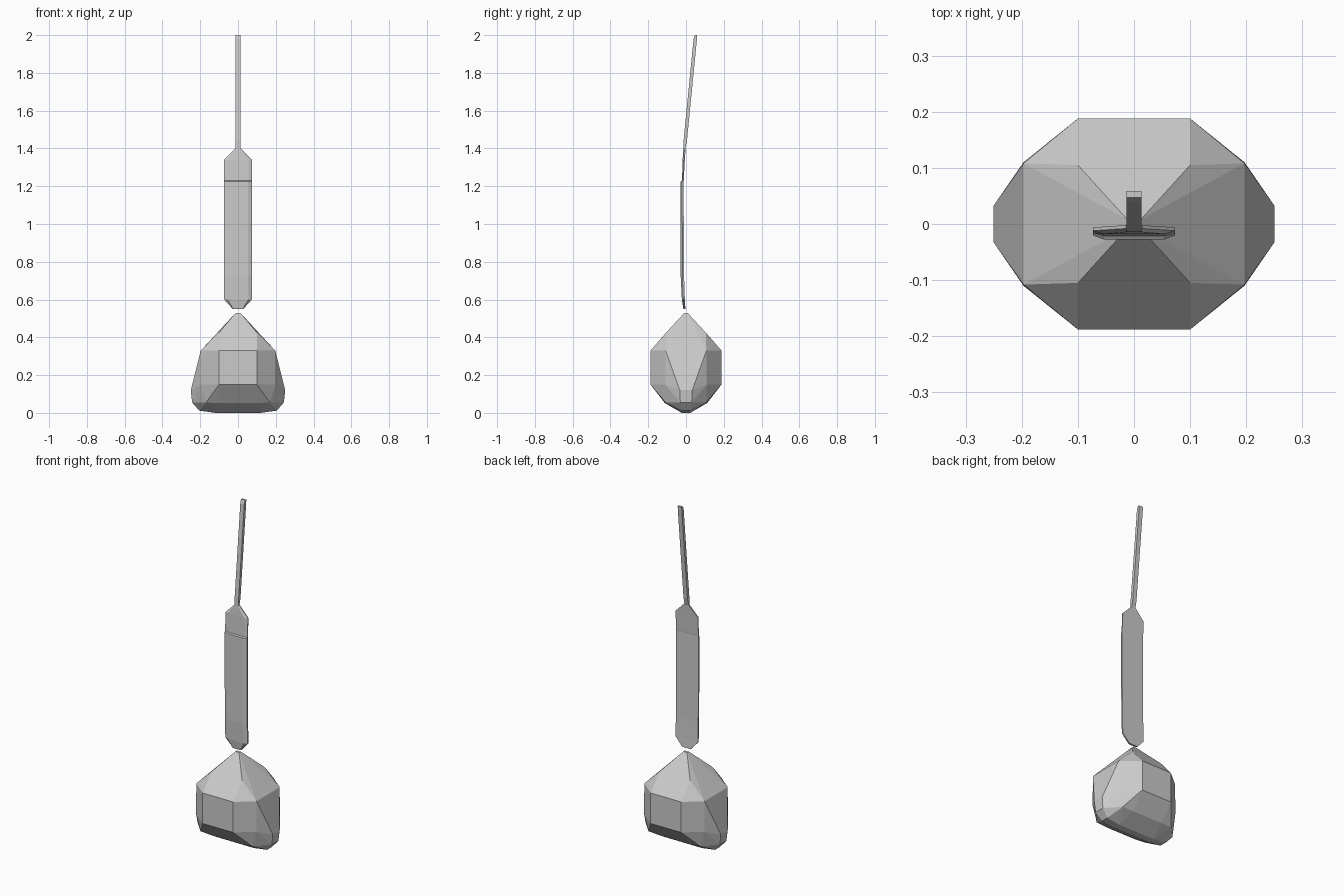
import bpy, bmesh

if "Cube" in bpy.data.objects:
    bpy.data.objects.remove(bpy.data.objects["Cube"])


def finish(name, bm):
    bmesh.ops.recalc_face_normals(bm, faces=bm.faces)
    mesh = bpy.data.meshes.new(name)
    bm.to_mesh(mesh)
    bm.free()
    obj = bpy.data.objects.new(name, mesh)
    bpy.context.collection.objects.link(obj)
    return obj


def mirrored_hull(name, points):
    """Convex hull of points mirrored across x and y."""
    bm = bmesh.new()
    for x, y, z in points:
        for sx in (-1, 1):
            for sy in (-1, 1):
                bm.verts.new((sx * x, sy * y, z))
    bmesh.ops.remove_doubles(bm, verts=bm.verts, dist=0.0005)
    res = bmesh.ops.convex_hull(bm, input=bm.verts)
    junk = [g for g in res["geom_interior"] if isinstance(g, bmesh.types.BMVert)]
    bmesh.ops.delete(bm, geom=junk, context='VERTS')
    bmesh.ops.dissolve_limit(bm, angle_limit=0.03, verts=bm.verts, edges=bm.edges)
    return finish(name, bm)


def loft(name, sections):
    """Flat bar from sections (z, front half width, half width, y front, y back)."""
    bm = bmesh.new()
    rings = []
    for z, wf, w, yf, yb in sections:
        ym = yf + (yb - yf) * 0.5
        pts = [(-wf, yf), (wf, yf), (w, ym), (w, yb), (-w, yb), (-w, ym)]
        rings.append([bm.verts.new((x, y, z)) for x, y in pts])
    for a, b in zip(rings, rings[1:]):
        for i in range(6):
            j = (i + 1) % 6
            bm.faces.new((a[i], a[j], b[j], b[i]))
    bm.faces.new(rings[0])
    bm.faces.new(rings[-1])
    return finish(name, bm)


# Faceted bulky head at the bottom
mirrored_hull("body", [
    (0.012, 0.008, 0.53),
    (0.10, 0.105, 0.425),
    (0.10, 0.188, 0.33), (0.197, 0.108, 0.33),
    (0.10, 0.188, 0.15), (0.197, 0.110, 0.15),
    (0.25, 0.033, 0.12),
    (0.243, 0.03, 0.055), (0.17, 0.108, 0.055), (0.10, 0.112, 0.052),
    (0.205, 0.022, 0.012), (0.12, 0.022, 0.0),
])

# Thin flat bar with pointed ends and a small step near the top
loft("middle_bar", [
    (0.55, 0.025, 0.028, -0.014, -0.003),
    (0.60, 0.055, 0.073, -0.022, -0.006),
    (0.72, 0.052, 0.073, -0.028, -0.010),
    (1.225, 0.052, 0.073, -0.028, -0.013),
    (1.23, 0.055, 0.073, -0.021, -0.012),
    (1.34, 0.055, 0.073, -0.018, -0.006),
    (1.40, 0.010, 0.014, -0.014, -0.002),
])

# Narrow rod leaning backwards
loft("top_rod", [
    (1.40, 0.012, 0.013, -0.014, -0.004),
    (1.44, 0.013, 0.013, -0.013, 0.005),
    (1.98, 0.013, 0.013, 0.040, 0.058),
    (2.00, 0.013, 0.013, 0.047, 0.059),
])
